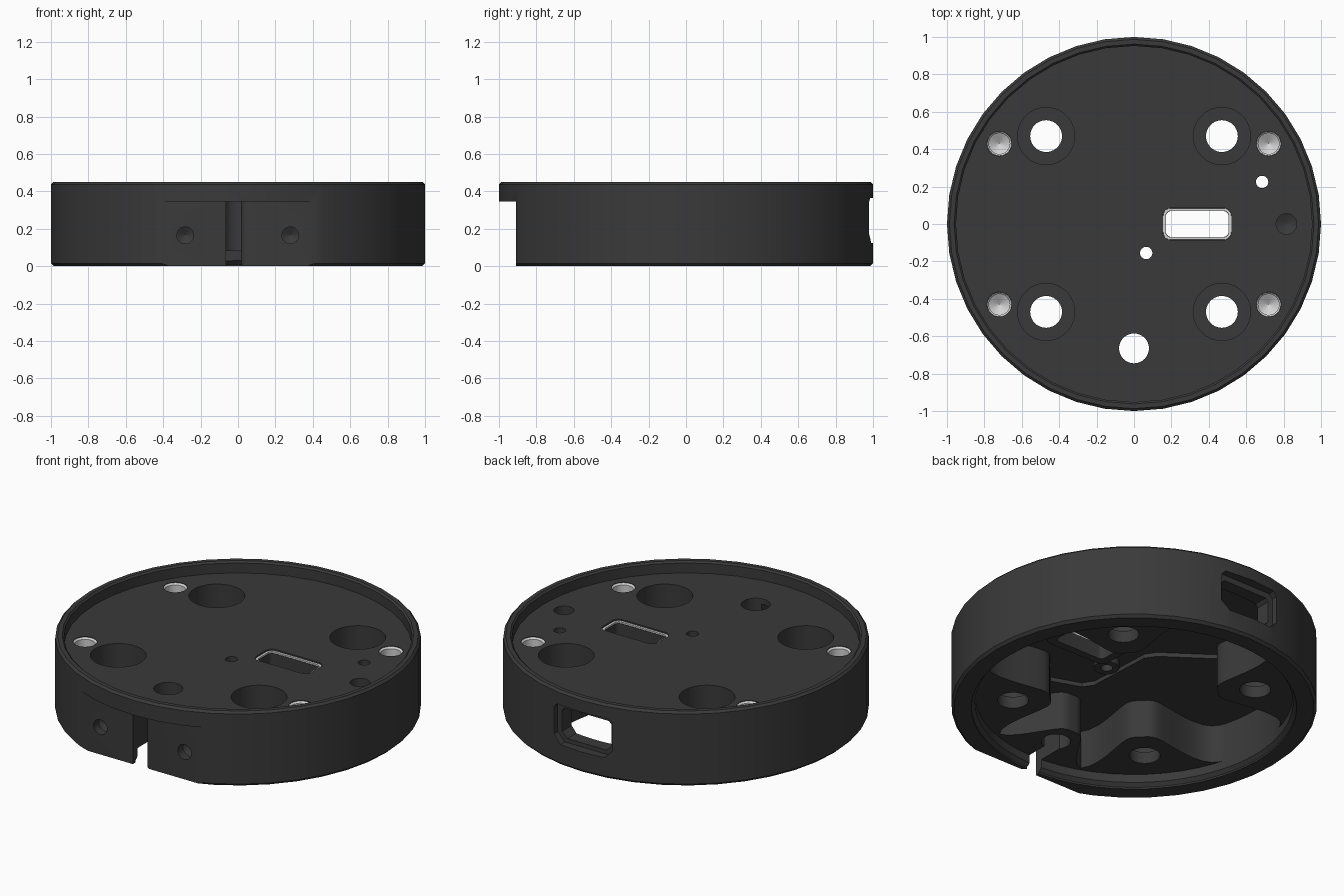
import bpy, bmesh, math
from math import sin, cos, pi, radians

cube = bpy.data.objects.get("Cube")
if cube:
    bpy.data.objects.remove(cube, do_unlink=True)


def material(name, v, rough):
    m = bpy.data.materials.new(name)
    m.use_nodes = True
    m.diffuse_color = (v, v, v, 1)
    node = next(n for n in m.node_tree.nodes if n.type == 'BSDF_PRINCIPLED')
    node.inputs["Base Color"].default_value = (v, v, v, 1)
    node.inputs["Roughness"].default_value = rough
    return m


DARK = material("charcoal plastic", 0.042, 0.6)
LIGHT = material("light metal", 0.65, 0.5)


def loft(name, rings, mat=DARK, caps=True):
    """Skin a list of equal length point rings."""
    bm = bmesh.new()
    loops = [[bm.verts.new(p) for p in ring] for ring in rings]
    n = len(loops[0])
    for a, b in zip(loops, loops[1:]):
        for i in range(n):
            j = (i + 1) % n
            bm.faces.new((a[i], a[j], b[j], b[i]))
    if caps:
        bm.faces.new(loops[0])
        bm.faces.new(loops[-1])
    bmesh.ops.recalc_face_normals(bm, faces=bm.faces)
    me = bpy.data.meshes.new(name)
    bm.to_mesh(me)
    bm.free()
    me.materials.append(mat)
    ob = bpy.data.objects.new(name, me)
    bpy.context.collection.objects.link(ob)
    return ob


def lathe(name, profile, centre=(0, 0, 0), n=32, axis='z', **kw):
    """Revolve (radius, height) pairs about z, or about y when axis is y."""
    cx, cy, cz = centre
    rings = []
    for r, h in profile:
        circle = [(r * cos(2 * pi * i / n), r * sin(2 * pi * i / n)) for i in range(n)]
        if axis == 'z':
            rings.append([(cx + a, cy + b, cz + h) for a, b in circle])
        else:
            rings.append([(cx + a, cy + h, cz + b) for a, b in circle])
    return loft(name, rings, **kw)


def prism(name, pts, lo, hi, **kw):
    return loft(name, [[(a, b, t) for a, b in pts] for t in (lo, hi)], **kw)


def rounded(cx, cy, hw, hh, r, steps=5):
    pts = []
    for q, (sx, sy) in enumerate(((1, 1), (-1, 1), (-1, -1), (1, -1))):
        for k in range(steps + 1):
            a = (q + k / steps) * pi / 2
            pts.append((cx + sx * (hw - r) + r * cos(a), cy + sy * (hh - r) + r * sin(a)))
    return pts


def box(x0, x1, y0, y1):
    return [(x0, y0), (x1, y0), (x1, y1), (x0, y1)]


def cut(target, cutter):
    cutter.hide_render = True
    mod = target.modifiers.new("cut", 'BOOLEAN')
    mod.operation = 'DIFFERENCE'
    mod.solver = 'EXACT'
    mod.object = cutter
    bpy.context.view_layer.objects.active = target
    bpy.ops.object.modifier_apply(modifier=mod.name)
    bpy.data.objects.remove(cutter, do_unlink=True)


FLOOR, CEILING, BOSS_Z, INNER = 0.38, 0.335, 0.08, 0.87

# Round housing with a raised rim around a recessed top
body = lathe("housing", [(0.985, 0), (1, 0.015), (1, 0.437), (0.987, 0.45),
                         (0.962, 0.45), (0.952, 0.44), (0.952, FLOOR)], n=40)


# Underside cavity, whose wall swells inward around five screw bosses
def cavity_radius(t):
    depth = 0
    for k in range(4):
        d = math.remainder(t - radians(45 + 90 * k), 2 * pi)
        depth = max(depth, 0.41 * math.exp(-(d / 0.33) ** 4))
    d = math.remainder(t + pi / 2, 2 * pi)
    depth = max(depth, 0.35 * math.exp(-(d / 0.26) ** 4))
    return INNER - depth


N = 144
angles = [2 * pi * i / N for i in range(N)]
cavity = prism("cavity_cutter", [(cavity_radius(t) * cos(t), cavity_radius(t) * sin(t))
                                 for t in angles], -0.1, CEILING)
# Thicker ceiling on one side, with a collar and two pads hanging from it
thick = [(-1, 0.75), (-0.39, 0.32), (-0.08, 0.1), (-0.04, 0.04), (-0.02, -0.36),
         (0.02, -0.42), (0.39, -0.55), (0.65, -1), (-1, -1)]
cut(cavity, prism("thick_ceiling", thick, 0.31, 0.6))
cut(cavity, prism("display_collar", rounded(0.338, 0, 0.215, 0.115, 0.05), 0.27, 0.6))
cut(cavity, lathe("small_pad", [(0.07, 0.295), (0.07, 0.6)], (0.065, -0.155, 0)))
cut(cavity, lathe("side_pad", [(0.09, 0.24), (0.09, 0.6)], (0.815, 0, 0)))
cut(body, cavity)
cut(body, lathe("lower_cavity_cutter", [(INNER + 0.02, -0.1), (INNER + 0.02, 0.01),
                                        (INNER, 0.03), (INNER, BOSS_Z)], n=56))

# Front flat with clamp slot, one slot corner rounded
cut(body, prism("flat_cutter", box(-0.6, 0.6, -1.2, -0.91), -0.1, 0.347))
R = 0.037
corner = [(0.016 + R * (1 - sin(a)), -0.91 + R * (1 - cos(a)))
          for a in (k * pi / 12 for k in range(7))]
slot = [(-0.065, -0.665), (-0.065, -1.2), (0.016 + R, -1.2)] + corner + [(0.016, -0.665)]
cut(body, prism("slot_cutter", slot, -0.1, 0.347))

# Counterbored corner holes
for sx in (-1, 1):
    for sy in (-1, 1):
        cut(body, lathe("counterbore_cutter", [(0.085, -0.1), (0.085, 0.15), (0.153, 0.15),
                                               (0.153, 0.6)], (sx * 0.47, sy * 0.47, 0), 40))

# Plain through holes
for x, y, r in ((0, -0.665, 0.08), (0.685, 0.225, 0.033), (0.065, -0.155, 0.033)):
    cut(body, lathe("hole_cutter", [(r, -0.1), (r, 0.6)], (x, y, 0)))

# Blind drilled hole on top and two in the front flat
cut(body, lathe("dimple_cutter", [(0.002, -0.1), (0.055, -0.075), (0.055, 0.1)],
                (0.815, 0, FLOOR)))
for x in (-0.282, 0.28):
    cut(body, lathe("pin_hole_cutter", [(0.045, -0.1), (0.045, 0.05), (0.002, 0.075)],
                    (x, -0.91, 0.165), axis='y'))


# Back connector window: shallow recess with clipped lower corners, then the opening
def window(hw, z0, z1, c):
    return [(-hw, z1 - c / 2), (-hw + c / 2, z1), (hw - c / 2, z1), (hw, z1 - c / 2),
            (hw, z0 + c), (hw - c, z0), (-hw + c, z0), (-hw, z0 + c)]


for outline, y0 in ((window(0.195, 0.125, 0.365, 0.05), 0.945),
                    (window(0.165, 0.15, 0.33, 0.035), 0.75)):
    cut(body, loft("window_cutter", [[(a, y, b) for a, b in outline] for y in (y0, 1.1)]))

# Display slot with a thin light frame resting on its ledge
cut(body, prism("ledge_cutter", rounded(0.338, 0, 0.183, 0.085, 0.04), 0.362, 0.6))
cut(body, prism("display_cutter", rounded(0.338, 0, 0.167, 0.069, 0.026), 0.2, 0.6))
frame = prism("display_frame", rounded(0.338, 0, 0.182, 0.084, 0.04), 0.363, 0.372, mat=LIGHT)
cut(frame, prism("frame_cutter", rounded(0.338, 0, 0.168, 0.07, 0.027), 0.2, 0.6, mat=LIGHT))

# Four metal cups set into the top
cups = []
for sx in (-1, 1):
    for sy in (-1, 1):
        spot = (sx * 0.72, sy * 0.43, FLOOR)
        cut(body, lathe("cup_cutter", [(0.066, -0.13), (0.066, 0.1)], spot))
        name = ("left" if sx > 0 else "right") + ("_back" if sy > 0 else "_front") + "_cup"
        cups.append(lathe(name, [(0.0655, -0.003), (0.056, -0.012), (0.056, -0.08),
                                 (0.001, -0.115)], spot, mat=LIGHT, caps=False))
        for p in cups[-1].data.polygons:
            if p.normal.z < 0:
                p.flip()

# Smooth curved walls, keep machined edges crisp
bpy.ops.object.select_all(action='DESELECT')
for ob in [body, frame] + cups:
    ob.select_set(True)
bpy.context.view_layer.objects.active = body
bpy.ops.object.shade_smooth_by_angle(angle=radians(30))
